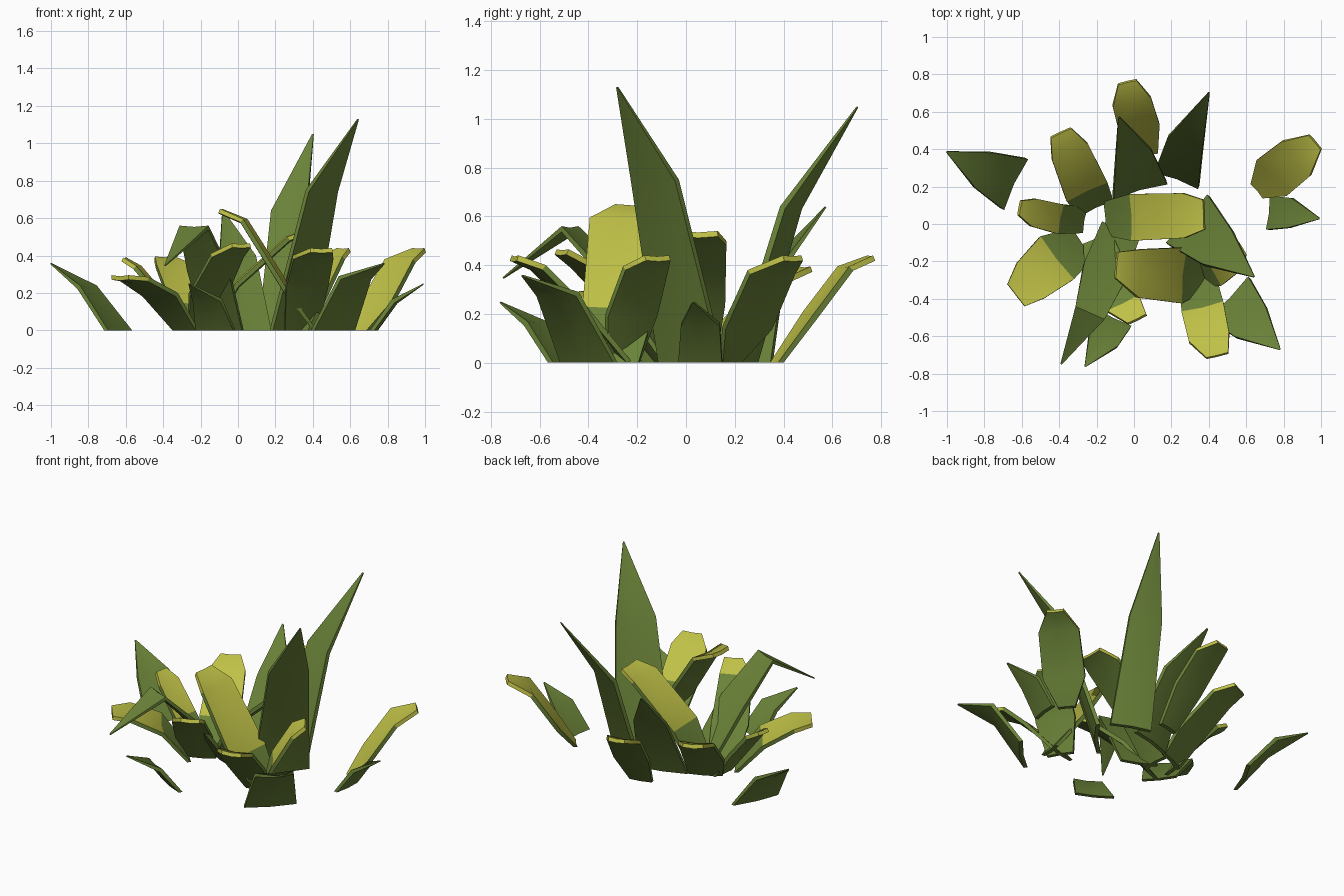
import bpy, bmesh, math
from mathutils import Vector

if "Cube" in bpy.data.objects:
    bpy.data.objects.remove(bpy.data.objects["Cube"])


def make_mat(name, rgb):
    m = bpy.data.materials.new(name)
    m.diffuse_color = (*rgb, 1)
    m.use_nodes = True
    m.node_tree.nodes["Principled BSDF"].inputs["Base Color"].default_value = m.diffuse_color
    return m


GREEN = make_mat("leaf green", (0.145, 0.225, 0.04))
YELLOW = make_mat("yellow tip", (0.52, 0.53, 0.062))
THICK = 0.024


def leaf(name, path, yellow_from=99):
    """Thick folded blade through (x, y, z, half width) stations.
    The upper face turns yellow from segment yellow_from on, the rim only near the tip."""
    pts = [Vector(p[:3]) for p in path]
    n = len(pts)
    d = pts[-1] - pts[0]
    side = Vector((d.y, -d.x, 0)).normalized()
    bm = bmesh.new()
    rings = []
    for i, p in enumerate(pts):
        hw = path[i][3]
        tan = (pts[min(i + 1, n - 1)] - pts[max(i - 1, 0)]).normalized()
        up = side.cross(tan).normalized()
        if up.z < 0:
            up = -up
        t = THICK * (0.25 if hw < 0.02 else 1)
        if i == 0:                       # base is cut flat on the ground
            up = Vector((up.x, up.y, 0)).normalized()
        dip = up * hw * 0.08
        top = [p - side * hw, p - dip, p + side * hw]
        low = [q - up * t for q in top]
        rings.append([bm.verts.new(q) for q in top + low[::-1]])
    for i in range(n - 1):
        a, b = rings[i], rings[i + 1]
        for k in range(6):
            j = (k + 1) % 6
            f = bm.faces.new((a[k], a[j], b[j], b[k]))
            rim = k in (2, 5) and i == n - 2
            f.material_index = int(i >= yellow_from and (k in (0, 1) or rim))
    bm.faces.new(rings[0][::-1])
    cap = bm.faces.new(rings[-1])
    cap.material_index = int(yellow_from < 99)
    bmesh.ops.recalc_face_normals(bm, faces=bm.faces[:])
    me = bpy.data.meshes.new(name)
    bm.to_mesh(me)
    bm.free()
    me.materials.append(GREEN)
    me.materials.append(YELLOW)
    ob = bpy.data.objects.new(name, me)
    bpy.context.collection.objects.link(ob)
    bpy.context.view_layer.objects.active = ob
    ob.select_set(True)
    bpy.ops.object.shade_smooth_by_angle(angle=math.radians(40))
    ob.select_set(False)


# Pointed green leaves: base, middle, sharp tip
T = 0.004
leaf("pointed_leaf_far_left", [(-.63, .21, 0, .15), (-.8, .285, .24, .105), (-1, .385, .36, T)])
leaf("pointed_leaf_far_right", [(.715, .06, 0, .09), (.83, .06, .165, .08), (.99, .03, .25, T)])
leaf("pointed_leaf_back_tall", [(.225, .23, 0, .125), (.27, .42, .64, .1), (.4, .7, 1.05, T)])
leaf("pointed_leaf_tallest", [(.28, .03, 0, .17), (.44, -.12, .75, .12), (.64, -.28, 1.13, T)])
leaf("pointed_leaf_front_right", [(.5, -.39, 0, .155), (.62, -.52, .29, .115), (.78, -.67, .36, T)])
leaf("pointed_leaf_front_low", [(-.115, -.49, 0, .115), (-.16, -.61, .17, .085), (-.26, -.76, .25, T)])
leaf("pointed_leaf_drooping", [(-.07, -.03, 0, .11), (-.155, -.25, .33, .12), (-.235, -.475, .56, .085), (-.39, -.75, .35, T)])
leaf("pointed_leaf_back", [(.035, .17, 0, .15), (0, .36, .4, .1), (-.08, .57, .64, T)])

# Blunt leaves with yellow upper ends: base, widest part, shoulder, blunt tip
leaf("blunt_leaf_back", [(.06, .36, 0, .07), (.03, .505, .21, .11), (-.01, .645, .395, .105), (-.035, .755, .44, .05)], 0)
leaf("blunt_leaf_far_right", [(.655, .175, 0, .05), (.735, .245, .15, .125), (.86, .345, .38, .12), (.965, .435, .44, .05)], 0)
leaf("blunt_leaf_back_left", [(-.2, .08, 0, .1), (-.25, .17, .15, .12), (-.34, .38, .355, .105), (-.39, .485, .395, .06)], 1)
leaf("blunt_leaf_left_small", [(-.26, .02, 0, .07), (-.39, .025, .18, .08), (-.53, .06, .345, .075), (-.605, .085, .39, .04)], 1)
leaf("blunt_leaf_left", [(-.27, -.1, 0, .1), (-.41, -.18, .2, .145), (-.55, -.3, .285, .12), (-.63, -.38, .295, .075)], 1)
leaf("blunt_leaf_front", [(-.2, -.07, 0, .08), (-.165, -.21, .2, .11), (-.06, -.42, .41, .095), (.015, -.505, .465, .055)], 2)
leaf("blunt_leaf_front_right", [(.335, -.24, 0, .09), (.365, -.44, .24, .115), (.4, -.6, .4, .11), (.445, -.70, .44, .06)], 1)
leaf("blunt_leaf_centre", [(-.16, .03, 0, .09), (-.02, .035, .25, .125), (.26, .045, .5, .12), (.37, .05, .54, .08)], 1)
leaf("blunt_leaf_front_tall", [(.43, -.265, 0, .07), (.27, -.275, .23, .15), (.04, -.265, .595, .13), (-.09, -.22, .65, .07)], 1)
leaf("blunt_leaf_right", [(.33, -.27, 0, .08), (.4, -.23, .2, .12), (.5, -.17, .395, .105), (.56, -.12, .44, .06)], 1)
